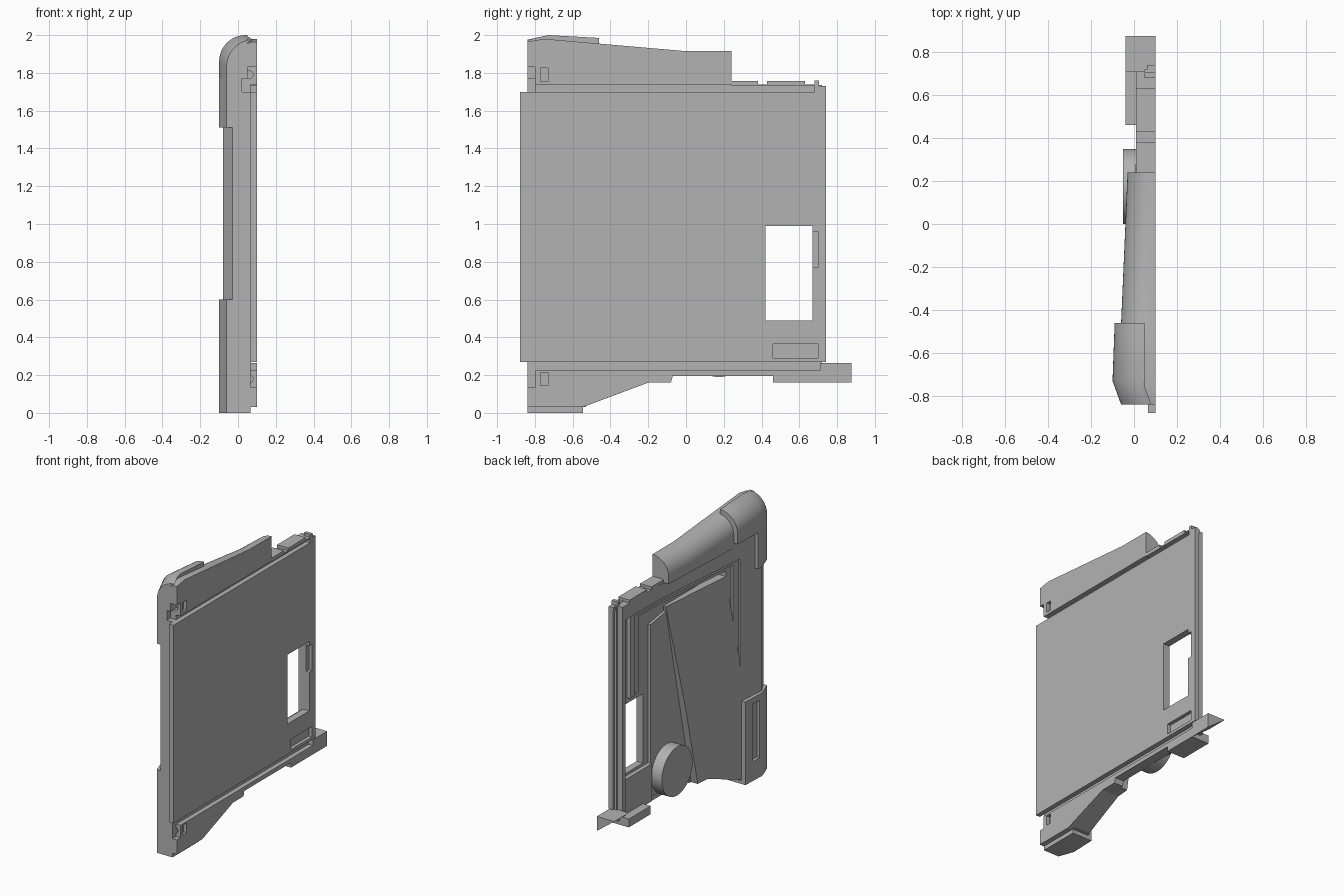
import bpy, bmesh, math
from mathutils import Vector

if "Cube" in bpy.data.objects:
    bpy.data.objects.remove(bpy.data.objects["Cube"], do_unlink=True)

grey = bpy.data.materials.new("plain grey")
grey.use_nodes = True
COLOUR = (0.45, 0.45, 0.45, 1)
grey.diffuse_color = COLOUR
grey.node_tree.nodes["Principled BSDF"].inputs["Base Color"].default_value = COLOUR


def finish(name, bm, smooth=False):
    bmesh.ops.recalc_face_normals(bm, faces=bm.faces)
    mesh = bpy.data.meshes.new(name)
    bm.to_mesh(mesh)
    bm.free()
    mesh.materials.append(grey)
    obj = bpy.data.objects.new(name, mesh)
    bpy.context.collection.objects.link(obj)
    if smooth:
        bpy.ops.object.select_all(action='DESELECT')
        obj.select_set(True)
        bpy.context.view_layer.objects.active = obj
        bpy.ops.object.shade_smooth_by_angle(angle=math.radians(35))
    return obj


def slab(name, outline, inner, outer, y_cuts=(), z_cuts=()):
    """Prism from a side outline (y, z); its outer face follows outer(y, z)."""
    bm = bmesh.new()
    face = bm.faces.new([bm.verts.new((0, y, z)) for y, z in outline])
    ext = bmesh.ops.extrude_face_region(bm, geom=[face])
    for v in ext["geom"]:
        if isinstance(v, bmesh.types.BMVert):
            v.co.x = -1
    if face.is_valid is False or len(bm.faces) < len(outline) + 2:
        bm.faces.new([v for v in bm.verts if v.co.x > -0.5])
    for axis, cuts in ((1, y_cuts), (2, z_cuts)):
        for c in cuts:
            co, no = Vector(), Vector()
            co[axis], no[axis] = c, 1
            geom = bm.verts[:] + bm.edges[:] + bm.faces[:]
            bmesh.ops.bisect_plane(bm, geom=geom, plane_co=co, plane_no=no)
    for v in bm.verts:
        if v.co.x < -0.5:
            v.co.x = outer(v.co.y, v.co.z) if callable(outer) else outer
        else:
            v.co.x = inner
    return finish(name, bm)


def box(name, x, y, z):
    return slab(name, [(y[0], z[0]), (y[1], z[0]), (y[1], z[1]), (y[0], z[1])], x[1], x[0])


def rect(y0, y1, z0, z1):
    return [(y0, z0), (y1, z0), (y1, z1), (y0, z1)]


def cylinder(name, radius, depth, centre, axis):
    bm = bmesh.new()
    bmesh.ops.create_cone(bm, cap_ends=True, segments=48, radius1=radius, radius2=radius, depth=depth)
    turn = Vector((0, 0, 1)).rotation_difference(Vector(axis)).to_matrix()
    bmesh.ops.rotate(bm, verts=bm.verts, matrix=turn)
    bmesh.ops.translate(bm, verts=bm.verts, vec=centre)
    return finish(name, bm, True)


def cut(targets, cutter):
    """Carve the cutter out of each target, then discard it."""
    for obj in targets:
        mod = obj.modifiers.new("cut", 'BOOLEAN')
        mod.operation, mod.solver, mod.object = 'DIFFERENCE', 'EXACT', cutter
        bpy.context.view_layer.objects.active = obj
        bpy.ops.object.modifier_apply(modifier=mod.name)
    bpy.data.objects.remove(cutter, do_unlink=True)


def lerp(points, y):
    for (a, p), (b, q) in zip(points, points[1:]):
        if y <= b:
            return p + (q - p) * max(0, y - a) / (b - a)
    return points[-1][1]


def side(y, z=0):
    return lerp([(-0.84, -0.03), (-0.75, -0.08), (0.3, 0.01)], y)


def trim_side(y, z=0):
    return lerp([(-0.84, -0.06), (-0.73, -0.1), (-0.46, -0.09)], y)


def rounded_loft(name, stations, bottom, inner, radius):
    """Loft of sections with a quarter-round outer shoulder: (y, side, top)."""
    bm = bmesh.new()
    rings = []
    for y, s, top in stations:
        pts = [(inner, bottom), (s, bottom)]
        for i in range(13):
            a = math.pi / 2 * i / 12
            pts.append((s + radius * (1 - math.cos(a)), top - radius * (1 - math.sin(a))))
        pts.append((inner, top))
        rings.append([bm.verts.new((x, y, z)) for x, z in pts])
    n = len(rings[0])
    for a, b in zip(rings, rings[1:]):
        for i in range(n):
            bm.faces.new((a[i], a[(i + 1) % n], b[(i + 1) % n], b[i]))
    bm.faces.new(rings[0])
    bm.faces.new(rings[-1])
    return finish(name, bm, True)


# Flat inner plate and the core behind it
plate = box("inner_plate", (0.065, 0.1), (-0.88, 0.74), (0.27, 1.70))
core = box("core", (0.05, 0.066), (-0.82, 0.72), (0.2, 1.735))

# Outer frame: front post, top band, rear column and lower rear band
post = slab("front_post", rect(-0.84, -0.53, 0.03, 1.76), 0.066, side, [-0.75])
slab("top_band", rect(-0.53, 0.71, 1.63, 1.735), 0.066, side, [0.3])
box("rear_column", (0.01, 0.066), (0.675, 0.71), (0.2, 1.735))
box("lower_rear_band", (0.02, 0.066), (0.36, 0.675), (0.2, 0.47))

# Nested steps leading down into the recess
for i in (1, 2):
    d = 0.055 * i
    step = [(-0.53, 0.78), (-0.53 + d, 0.78), (-0.53 + d, 1.63 - d / 2), (0.6 - d, 1.63 - d / 2),
            (0.6 - d, 1.03), (0.6, 1.03), (0.6, 1.63), (-0.53, 1.63)]
    slab(f"recess_step_{i}", step, 0.066, lambda y, z: side(y) + 0.014 * i, [0.3])

# Slanted front panel with a diagonal edge, and the sunken rear panel
slab("front_panel", [(-0.53, 0.037), (-0.2, 0.16), (-0.1, 0.16), (0.19, 1.535), (-0.42, 1.535), (-0.53, 0.9)],
     0.066, lambda y, z: side(y) + 0.03 * max(0, z - 0.78) / 0.8, [], [0.78])
slab("rear_panel", [(-0.1, 0.2), (0.36, 0.2), (0.36, 1.47), (0.18, 1.5)], 0.066, 0.032)
cylinder("round_knob", 0.175, 0.09, (-0.007, 0.175, 0.365), (1, 0, 0))

# Upper shroud and its raised corner trim
shroud = rounded_loft("upper_shroud", [(-0.84, -0.03, 1.965), (-0.75, -0.075, 1.98), (-0.46, -0.06, 1.955),
                                       (0, -0.04, 1.915), (0.24, -0.03, 1.915)], 1.735, 0.1, 0.13)
rounded_loft("upper_corner_trim", [(-0.84, -0.06, 1.975), (-0.73, -0.1, 2.0), (-0.46, -0.09, 1.985)],
             1.77, 0.05, 0.14)
slab("upper_trim_leg", rect(-0.84, -0.68, 1.51, 1.78), 0, trim_side, [-0.73])

# Lower corner trim with its long slot
lower_trim = slab("lower_corner_trim", rect(-0.84, -0.545, 0, 0.6), 0.065, trim_side, [-0.73])
cut([lower_trim], box("cutter", (-0.2, -0.075), (-0.70, -0.62), (0.14, 0.555)))

# Lower skirt
skirt = slab("lower_skirt", [(-0.84, 0.03), (-0.55, 0.03), (-0.2, 0.16), (-0.08, 0.16), (-0.07, 0.195),
                             (0.74, 0.195), (0.74, 0.225), (-0.84, 0.225)], 0.1, 0.03)
box("rear_foot", (-0.04, 0.1), (0.46, 0.71), (0.16, 0.22))
bm = bmesh.new()
ends = [[bm.verts.new((x, y, z)) for x, z in ((0.1, 0.16), (0.1, 0.265), (-0.04, 0.265))] for y in (0.71, 0.875)]
for e in ends:
    bm.faces.new(e)
for i in range(3):
    j = (i + 1) % 3
    bm.faces.new((ends[0][i], ends[0][j], ends[1][j], ends[1][i]))
finish("rear_wedge", bm)

# Blocks along the rear part of the top edge
for i, (y0, y1, x0, z1) in enumerate([(0.24, 0.38, 0.01, 1.757), (0.43, 0.63, 0.01, 1.757)]):
    box(f"top_block_{i + 1}", (x0, 0.1), (y0, y1), (1.734, z1))
box("top_ledge", (0.06, 0.1), (0.24, 0.68), (1.73, 1.738))
box("rear_catch", (0.05, 0.1), (0.68, 0.705), (1.70, 1.76))
box("rear_catch_base", (0.06, 0.1), (0.70, 0.74), (1.70, 1.73))

# Window through the whole panel
cut([plate, core], box("cutter", (-0.2, 0.2), (0.42, 0.67), (0.49, 0.99)))

# Shallow recesses in the plate
for y, z in (((0.66, 0.70), (0.77, 0.96)), ((0.46, 0.70), (0.29, 0.365))):
    cut([plate], box("cutter", (0.075, 0.2), y, z))

# Corner pockets with peg holes, and small slots
for body, z0, z1, hole, slot in ((shroud, 1.70, 1.83, 1.79, 1.79), (skirt, 0.135, 0.27, 0.18, 0.18)):
    cut([body, post, core], box("cutter", (0.02, 0.2), (-0.9, -0.80), (z0, z1)))
    cut([body, post], cylinder("cutter", 0.02, 0.06, (0.06, -0.80, hole), (0, 1, 0)))
    cut([body], box("cutter", (0.075, 0.2), (-0.77, -0.73), (slot - 0.035, slot + 0.035)))
